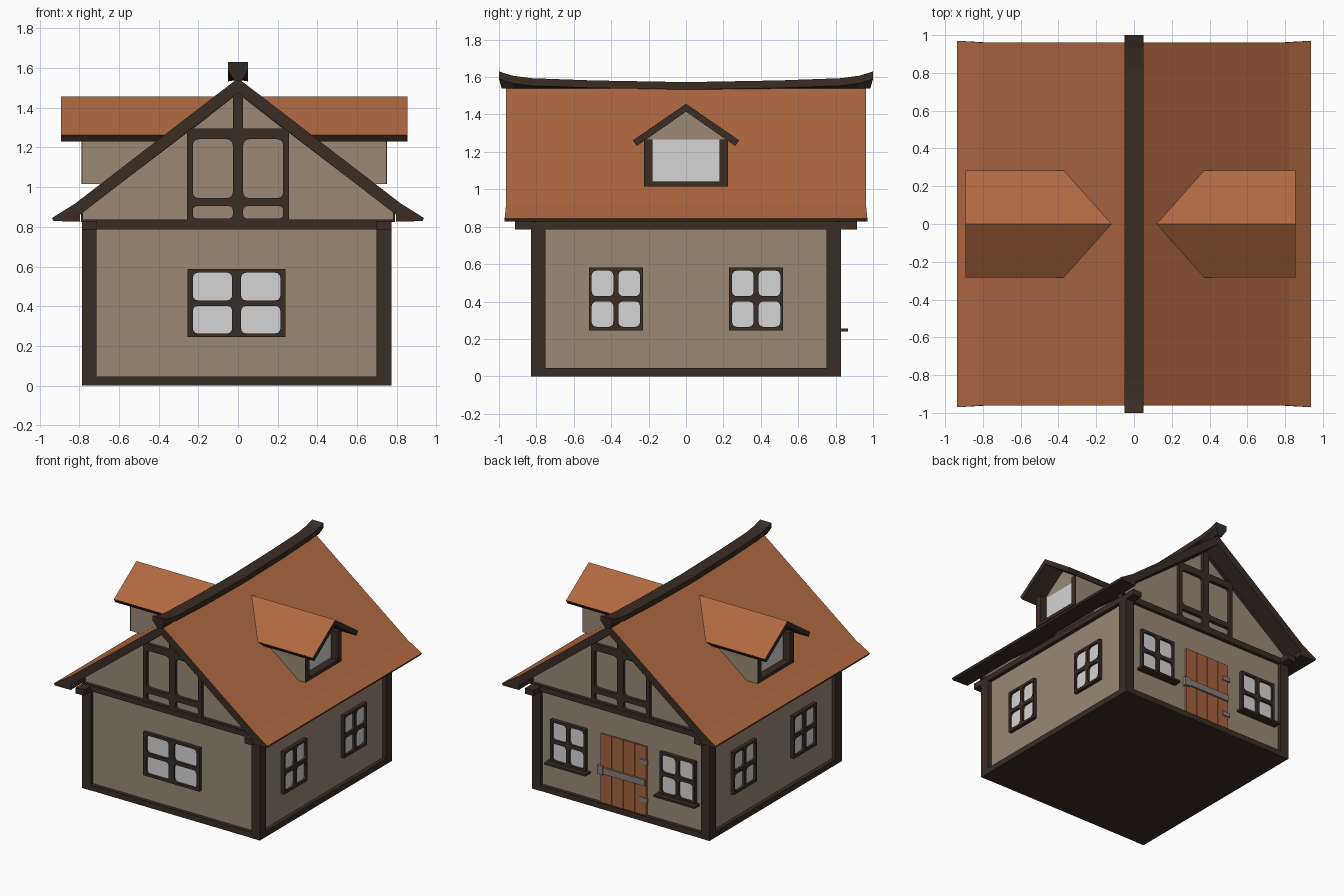
import bpy, bmesh, math
from mathutils import Matrix, Vector

if "Cube" in bpy.data.objects:
    bpy.data.objects.remove(bpy.data.objects["Cube"])


def material(name, rgb):
    m = bpy.data.materials.new(name)
    m.diffuse_color = (*rgb, 1)
    m.use_nodes = True
    m.node_tree.nodes["Principled BSDF"].inputs["Base Color"].default_value = m.diffuse_color
    return m


PLASTER = material("plaster", (0.325, 0.25, 0.18))
TIMBER = material("dark_timber", (0.043, 0.026, 0.0175))
TILE = material("roof_tile", (0.44, 0.14, 0.052))
DOOR = material("door_wood", (0.38, 0.125, 0.052))
GLASS = material("glass", (0.66, 0.66, 0.66))
METAL = material("iron", (0.24, 0.21, 0.19))

FRONT, BACK = Vector((0, -1, 0)), Vector((0, 1, 0))
RIGHT, LEFT = Vector((1, 0, 0)), Vector((-1, 0, 0))
UP = Vector((0, 0, 1))
CX = -0.007  # the walls sit slightly off centre


def add(name, mesh, mats):
    for m in mats:
        mesh.materials.append(m)
    ob = bpy.data.objects.new(name, mesh)
    bpy.context.collection.objects.link(ob)
    return ob


def box(name, x, y, z, mat):
    bm = bmesh.new()
    bmesh.ops.create_cube(bm, size=1)
    for v in bm.verts:
        v.co = [(a + b) / 2 + c * abs(b - a) for (a, b), c in zip((x, y, z), v.co)]
    me = bpy.data.meshes.new(name)
    bm.to_mesh(me)
    bm.free()
    return add(name, me, [mat])


def plate(name, loops, w0, w1, facing, mat, top=None):
    """Extrude an outline with holes; w is the distance along the facing axis."""
    cu = bpy.data.curves.new(name, 'CURVE')
    cu.dimensions = '2D'
    cu.fill_mode = 'BOTH'
    cu.extrude = (w1 - w0) / 2
    for pts in loops:
        s = cu.splines.new('POLY')
        s.points.add(len(pts) - 1)
        for p, (u, v) in zip(s.points, pts):
            p.co = (u, v, 0, 1)
        s.use_cyclic_u = True
    tmp = bpy.data.objects.new("tmp", cu)
    bpy.context.collection.objects.link(tmp)
    dg = bpy.context.evaluated_depsgraph_get()
    me = bpy.data.meshes.new_from_object(tmp.evaluated_get(dg))
    bpy.data.objects.remove(tmp)
    bpy.data.curves.remove(cu)
    me.materials.clear()
    ob = add(name, me, [mat] + ([top] if top else []))
    side = UP.cross(facing)
    rot = Matrix((side, UP, facing)).transposed().to_4x4()
    me.transform(rot @ Matrix.Translation((0, 0, (w0 + w1) / 2)))
    bm = bmesh.new()
    bm.from_mesh(me)
    bmesh.ops.remove_doubles(bm, verts=bm.verts, dist=1e-5)
    bmesh.ops.recalc_face_normals(bm, faces=bm.faces)
    for f in bm.faces:
        f.smooth = False
        f.material_index = 1 if top and f.normal.z > 0.5 else 0
    bm.to_mesh(me)
    bm.free()
    me.name = name
    return ob


def rect(u0, u1, v0, v1, r=0.0):
    if not r:
        return [(u0, v0), (u1, v0), (u1, v1), (u0, v1)]
    pts = []
    for i, (u, v) in enumerate(((u1 - r, v1 - r), (u0 + r, v1 - r), (u0 + r, v0 + r), (u1 - r, v0 + r))):
        for k in range(4):
            a = math.radians(90 * i + 30 * k)
            pts.append((u + r * math.cos(a), v + r * math.sin(a)))
    return pts


def window(name, facing, c, width, z0, z1, wall):
    h, m, b = width / 2, width * 0.053, width * 0.046
    zm = (z0 + z1) / 2
    panes = [rect(u0, u1, v0, v1, 0.025)
             for u0, u1 in ((c - h + m, c - b), (c + b, c + h - m))
             for v0, v1 in ((z0 + 0.019, zm - 0.014), (zm + 0.014, z1 - 0.018))]
    plate(name + "_frame", [rect(c - h, c + h, z0, z1)] + panes, wall - 0.005, wall + 0.028, facing, TIMBER)
    plate(name + "_glass", [rect(c - h + 0.005, c + h - 0.005, z0 + 0.005, z1 - 0.005)],
          wall - 0.004, wall + 0.01, facing, GLASS)


def mirrored(half):
    """Complete a symmetric outline whose first and last points lie on u = 0."""
    return half + [(-u, v) for u, v in half[-2:0:-1]]


# Walls, floor and timber frame
box("walls", (CX - 0.75, CX + 0.75), (-0.8, 0.8), (0.02, 0.825), PLASTER)
box("floor", (CX - 0.775, CX + 0.775), (-0.825, 0.825), (0, 0.04), TIMBER)
for sx in (-1, 1):
    xs = sorted((CX + sx * 0.705, CX + sx * 0.78))
    box("wall_plate", xs, (-0.915, 0.915), (0.785, 0.83), TIMBER)
    box("side_sill_beam", xs, (-0.829, 0.829), (0, 0.045), TIMBER)
    for sy in (-1, 1):
        box("corner_post", xs, sorted((sy * 0.75, sy * 0.83)), (0, 0.80), TIMBER)
for sy in (-1, 1):
    ys = sorted((sy * 0.76, sy * 0.828))
    box("end_sill_beam", (CX - 0.775, CX + 0.775), ys, (0, 0.045), TIMBER)
    box("end_tie_beam", (CX - 0.775, CX + 0.775), ys, (0.788, 0.828), TIMBER)

# Gables with half-timbering
gable = mirrored([(0, 1.51), (0.79, 0.90), (0.79, 0.824), (0, 0.824)])
holes = []
for s in (-1, 1):
    for u0, u1, v0, v1, r in ((0.026, 0.228, 0.945, 1.242, 0.03), (0.026, 0.228, 0.842, 0.904, 0.02)):
        holes.append(rect(min(s * u0, s * u1), max(s * u0, s * u1), v0, v1, r))
    holes.append([(s * 0.026, 1.295), (s * 0.026, 1.452), (s * 0.225, 1.295)])
    holes.append([(s * 0.256, 0.836), (s * 0.256, 1.275), (s * 0.78, 0.875), (s * 0.78, 0.836)])
for facing in (FRONT, BACK):
    plate("gable_wall", [gable], 0.76, 0.80, facing, PLASTER)
    plate("gable_timbers", [gable] + holes, 0.79, 0.826, facing, TIMBER)

# Main roof: tiles above, timber edge and underside
roof = plate("main_roof", [mirrored([(0, 1.549), (0.82, 0.918), (0.937, 0.845), (0.93, 0.829),
                                     (0.795, 0.827), (0.795, 0.862), (0, 1.476)])],
             -0.962, 0.962, FRONT, TIMBER, TILE)
for v in roof.data.vertices:
    if abs(v.co.x) > 0.9:
        v.co.y *= 1.008

# Ridge beam, swept up at both ends
bm = bmesh.new()
rings = []
half = [(1.0, 1.63), (0.93, 1.608), (0.83, 1.594), (0.5, 1.582), (0.0, 1.573)]
for y, zt in [(-a, b) for a, b in half] + half[-2::-1]:
    sec = [(-0.05, zt), (0.05, zt), (0.05, zt - 0.04), (0.02, 1.538), (-0.02, 1.538), (-0.05, zt - 0.04)]
    rings.append([bm.verts.new((x, y * (1 if z > 1.54 else 0.985), z)) for x, z in sec])
for a, b in zip(rings, rings[1:]):
    for i in range(6):
        j = (i + 1) % 6
        bm.faces.new((a[i], a[j], b[j], b[i]))
bm.faces.new(rings[0])
bm.faces.new(rings[-1])
bmesh.ops.recalc_face_normals(bm, faces=bm.faces)
me = bpy.data.meshes.new("ridge_beam")
bm.to_mesh(me)
bm.free()
add("ridge_beam", me, [TIMBER])

# Dormers on both slopes
for facing, off in ((RIGHT, 0.0), (LEFT, 0.037)):
    plate("dormer_roof", [mirrored([(0, 1.457), (0.284, 1.262), (0.264, 1.231), (0, 1.415)])],
          0.09, 0.855 + off, facing, TIMBER, TILE)
    body = mirrored([(0, 1.42), (0.215, 1.268), (0.215, 1.02), (0, 1.02)])
    plate("dormer_body", [body], 0.30, 0.685 + off, facing, PLASTER)
    plate("dormer_glass", [rect(-0.185, 0.185, 1.03, 1.267)], 0.68 + off, 0.69 + off, facing, GLASS)
    plate("dormer_sill", [rect(-0.217, 0.217, 1.016, 1.043)], 0.66 + off, 0.751 + off, facing, TIMBER)
    for s in (-1, 1):
        a, b = sorted((s * 0.214, s * 0.224))
        plate("dormer_cheek", [rect(a, b, 1.016, 1.258)], 0.30, 0.748 + off, facing, PLASTER)
        a, b = sorted((s * 0.178, s * 0.216))
        plate("dormer_post", [rect(a, b, 1.016, 1.265)], 0.68 + off, 0.748 + off, facing, TIMBER)
        a, b = sorted((s * 0.178, s * 0.225))
        plate("dormer_casing", [rect(a, b, 1.016, 1.262)], 0.747 + off, 0.752 + off, facing, TIMBER)

# Windows
window("front_window", FRONT, CX, 0.493, 0.244, 0.587, 0.80)
for s in (-1, 1):
    window("right_window", RIGHT, s * 0.375, 0.289, 0.246, 0.583, 0.743)
    window("left_window", LEFT, s * 0.375, 0.289, 0.246, 0.583, 0.757)
    u = 0.02 + s * 0.48
    window("back_window", BACK, u, 0.31, 0.25, 0.59, 0.80)
    plate("window_sill", [rect(u - 0.18, u + 0.18, 0.24, 0.256)], 0.79, 0.866, BACK, TIMBER)

# Plank door with crossbar and hinges on the back
plate("door_backing", [rect(-0.175, 0.219, 0.04, 0.59)], 0.79, 0.804, BACK, TIMBER)
for i in range(4):
    u = -0.18 + i * 0.101
    plate("door_plank", [rect(u, u + 0.097, 0.04, 0.59)], 0.795, 0.815, BACK, DOOR)
plate("door_crossbar", [rect(-0.175, 0.215, 0.28, 0.33)], 0.81, 0.828, BACK, METAL)
for z in (0.15, 0.45):
    plate("door_hinge", [rect(0.165, 0.232, z, z + 0.035)], 0.81, 0.823, BACK, METAL)
plate("door_latch", [rect(-0.20, -0.15, 0.27, 0.34)], 0.80, 0.83, BACK, METAL)
